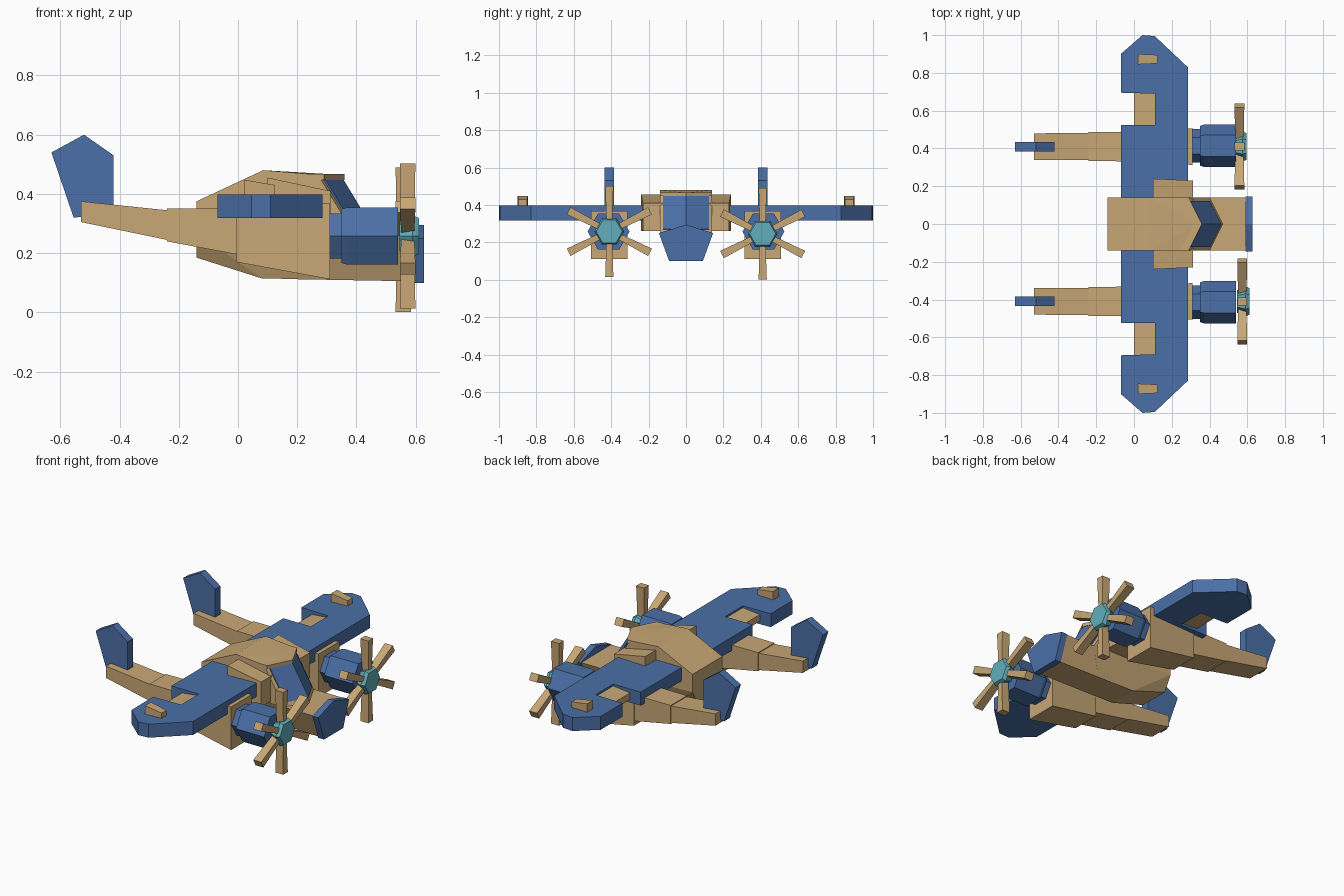
import bpy, bmesh, math

if "Cube" in bpy.data.objects:
    bpy.data.objects.remove(bpy.data.objects["Cube"])


def mat(name, c):
    m = bpy.data.materials.new(name)
    m.diffuse_color = (*c, 1)
    m.use_nodes = True
    m.node_tree.nodes["Principled BSDF"].inputs["Base Color"].default_value = m.diffuse_color
    return m


BLUE = mat("blue paint", (0.07, 0.16, 0.39))
TAN = mat("tan wood", (0.58, 0.39, 0.18))
TEAL = mat("teal hub", (0.12, 0.42, 0.50))


def finish(name, bm, material):
    bmesh.ops.recalc_face_normals(bm, faces=bm.faces)
    me = bpy.data.meshes.new(name)
    bm.to_mesh(me)
    bm.free()
    me.materials.append(material)
    ob = bpy.data.objects.new(name, me)
    bpy.context.collection.objects.link(ob)
    return ob


def hull(name, pts, material):
    """Convex solid around the points."""
    bm = bmesh.new()
    vs = [bm.verts.new(p) for p in pts]
    r = bmesh.ops.convex_hull(bm, input=vs)
    bad = [v for v in r["geom_interior"] if isinstance(v, bmesh.types.BMVert)]
    bmesh.ops.delete(bm, geom=bad, context='VERTS')
    bmesh.ops.dissolve_limit(bm, angle_limit=0.02, verts=bm.verts, edges=bm.edges)
    return finish(name, bm, material)


def prism(name, outline, vec, material):
    """Outline of 3D points extruded along vec."""
    bm = bmesh.new()
    f = bm.faces.new([bm.verts.new(p) for p in outline])
    ext = bmesh.ops.extrude_face_region(bm, geom=[f])
    vs = [g for g in ext["geom"] if isinstance(g, bmesh.types.BMVert)]
    bmesh.ops.translate(bm, vec=vec, verts=vs)
    return finish(name, bm, material)


def both(pts):
    """Points mirrored across y = 0."""
    return [(x, s * y, z) for x, y, z in pts for s in (1, -1)]


def block(name, xa, xb, ya, yb, a, b, material):
    """Box between two x sections; ya/yb are (low, high) y, a/b are (low, high) z."""
    hull(name, [(x, y, z) for x, ys, zs in ((xa, ya, a), (xb, yb, b))
                for y in ys for z in zs], material)


def hexagon(x, y, z, r):
    return [(x, y + r * math.cos(k * math.pi / 3), z + r * math.sin(k * math.pi / 3))
            for k in range(6)]


# Fuselage: cabin with raked, pointed front, and nose
hull("cabin", both([(-0.14, 0.14, 0.375), (-0.14, 0.14, 0.27), (-0.14, 0.09, 0.185),
                    (0.085, 0.14, 0.48), (0.27, 0.14, 0.465), (0.40, 0.14, 0.25),
                    (0.32, 0.085, 0.11), (0.08, 0.085, 0.115)])
     + [(0.34, 0, 0.465), (0.47, 0, 0.25)], TAN)
hull("nose", both([(0.2, 0.14, 0.25), (0.59, 0.14, 0.25),
                   (0.2, 0.085, 0.112), (0.59, 0.085, 0.105)]), TAN)
prism("roof_visor", [(0.2, 0.14, 0.447), (0.29, 0.14, 0.447), (0.36, 0, 0.447),
                     (0.29, -0.14, 0.447), (0.2, -0.14, 0.447)], (0, 0, 0.02), TAN)
prism("nose_plate", [(0.59, 0, 0.295), (0.59, 0.145, 0.25), (0.59, 0.09, 0.10),
                     (0.59, -0.09, 0.10), (0.59, -0.145, 0.25)], (0.038, 0, 0), BLUE)


def slope(y, z):
    """Point on the raked cabin front."""
    return (0.34 + 0.13 * (0.465 - z) / 0.215 - abs(y) * 0.5, y, z)


for s, side in ((1, "left"), (-1, "right")):
    # Windscreen pane
    prism(side + "_windscreen", [slope(0, 0.45), slope(0.122 * s, 0.45),
                                 slope(0.122 * s, 0.27), slope(0, 0.27)],
          (0.005, 0, 0.002), BLUE)
    # Wing with trailing edge notch
    outline = [(-0.07, 0), (-0.07, 0.525), (0.11, 0.525), (0.11, 0.69), (-0.07, 0.695),
               (-0.07, 0.90), (0.045, 1.0), (0.11, 0.995), (0.285, 0.83), (0.285, 0)]
    prism(side + "_wing", [(x, y * s, 0.318) for x, y in outline], (0, 0, 0.08), BLUE)
    # Flap in the notch, wing tip tab, cabin side box
    block(side + "_flap", 0.0, 0.12, (0.52 * s, 0.70 * s), (0.52 * s, 0.70 * s),
          (0.335, 0.375), (0.33, 0.388), TAN)
    block(side + "_wing_tab", 0.02, 0.125, (0.845 * s, 0.90 * s), (0.85 * s, 0.895 * s),
          (0.38, 0.448), (0.38, 0.43), TAN)
    block(side + "_cabin_box", 0.10, 0.312, (0.1 * s, 0.24 * s), (0.1 * s, 0.23 * s),
          (0.26, 0.455), (0.26, 0.41), TAN)

    # Nacelle and two-step tail boom
    c = 0.41 * s
    block(side + "_nacelle", -0.005, 0.31, (c - 0.085, c + 0.085), (c - 0.097, c + 0.097),
          (0.17, 0.355), (0.112, 0.368), TAN)
    block(side + "_boom", -0.24, 0.0, (c - 0.076, c + 0.076), (c - 0.079, c + 0.079),
          (0.24, 0.35), (0.195, 0.35), TAN)
    block(side + "_boom_tail", -0.53, -0.24, (c - 0.07, c + 0.07), (c - 0.072, c + 0.072),
          (0.305, 0.375), (0.245, 0.345), TAN)
    # Tail fin
    fin = [(-0.63, 0.54), (-0.52, 0.60), (-0.42, 0.53), (-0.42, 0.36),
           (-0.45, 0.33), (-0.555, 0.32)]
    prism(side + "_fin", [(x, c - 0.025, z) for x, z in fin], (0, 0.05, 0), BLUE)

    # Engine: collar and hexagonal cowl
    e, ez = 0.414 * s, 0.258
    hull(side + "_collar", hexagon(0.30, e, ez, 0.088) + hexagon(0.355, e, ez, 0.088), BLUE)
    hull(side + "_cowl", hexagon(0.35, e, ez, 0.105) + hexagon(0.37, e, ez, 0.112)
         + hexagon(0.54, e, ez, 0.112), BLUE)
    # Propeller: hub and six blades
    pz, px = (0.246, 0.53) if s > 0 else (0.258, 0.545)
    hull(side + "_hub", hexagon(px, c, pz, 0.06) + hexagon(px + 0.045, c, pz, 0.08)
         + hexagon(px + 0.066, c, pz, 0.07), TEAL)
    for k, deg in enumerate((90, 27, -27, -90, -153, 153)):
        a = math.radians(deg)
        pts = []
        for r, w, t in ((0.04, 0.015, 0.022), (0.244, 0.022, 0.026)):
            for u in (-w, w):
                for x in (-t, t):
                    pts.append((px + 0.028 + x, c + r * math.cos(a) - u * math.sin(a),
                                pz + r * math.sin(a) + u * math.cos(a)))
        hull(f"{side}_blade_{k + 1}", pts, TAN)
